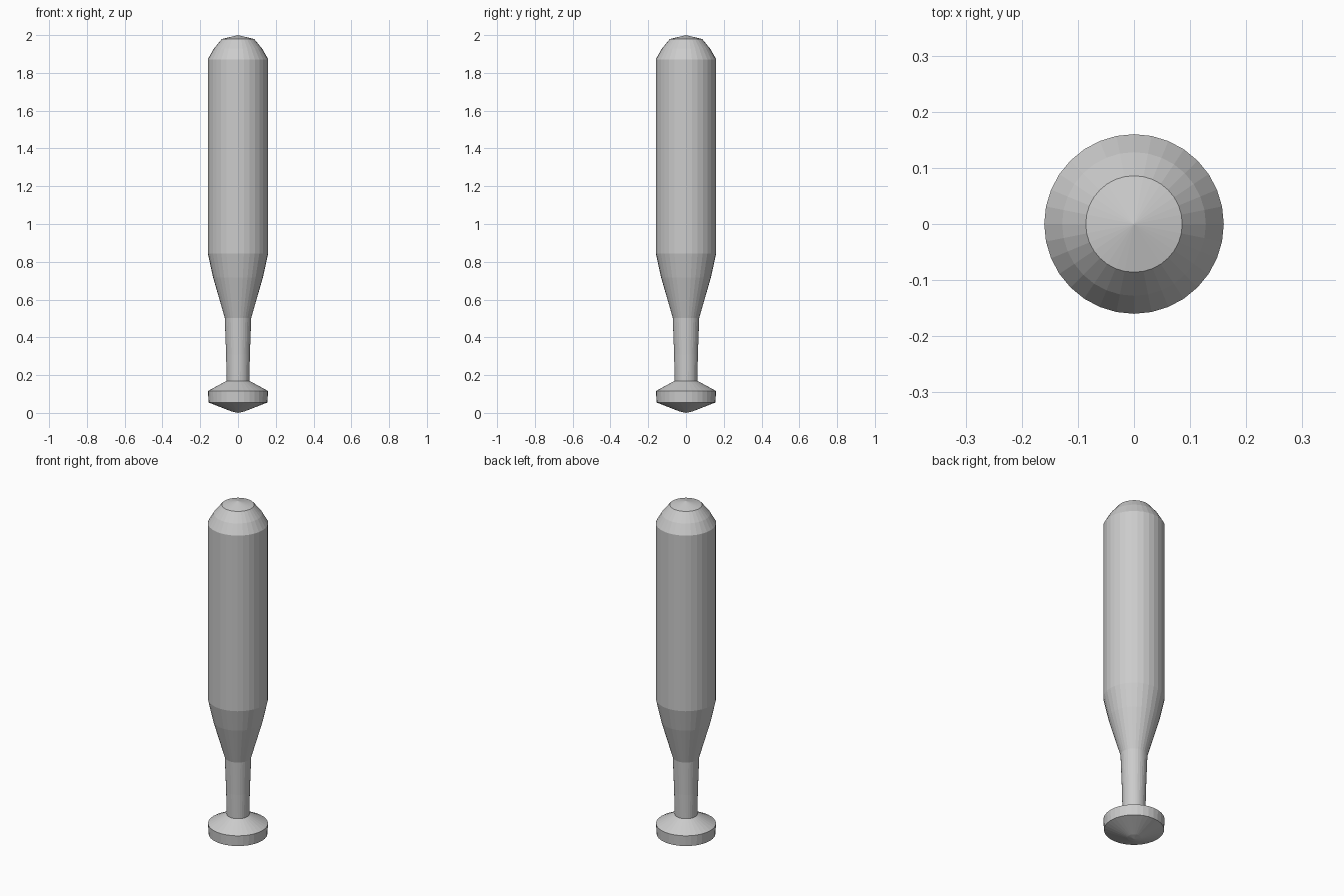
import bpy, bmesh, math

if "Cube" in bpy.data.objects:
    bpy.data.objects.remove(bpy.data.objects["Cube"])

SIDES = 32


def lathe(name, profile):
    """Revolve (radius, height) points around z; zero radius makes a pole."""
    bm = bmesh.new()
    rings = []
    for r, z in profile:
        if r == 0:
            rings.append([bm.verts.new((0, 0, z))] * SIDES)
        else:
            rings.append([bm.verts.new((r * math.cos(math.tau * i / SIDES),
                                        r * math.sin(math.tau * i / SIDES), z))
                          for i in range(SIDES)])
    for low, high in zip(rings, rings[1:]):
        for i in range(SIDES):
            j = (i + 1) % SIDES
            corners = list(dict.fromkeys((low[i], low[j], high[j], high[i])))
            bm.faces.new(corners)
    bmesh.ops.recalc_face_normals(bm, faces=bm.faces)
    mesh = bpy.data.meshes.new(name)
    bm.to_mesh(mesh)
    bm.free()
    obj = bpy.data.objects.new(name, mesh)
    bpy.context.collection.objects.link(obj)
    return obj


# One continuous turned body, from bottom to top
knob = [(0, 0), (0.035, 0.008), (0.156, 0.055), (0.159, 0.116)]
handle = [(0.06, 0.17), (0.063, 0.31), (0.07, 0.503)]
taper = [(0.132, 0.718), (0.16, 0.845)]
barrel_and_cap = [(0.16, 1.872), (0.128, 1.928), (0.086, 1.979), (0, 2)]

lathe("bat", knob + handle + taper + barrel_and_cap)
